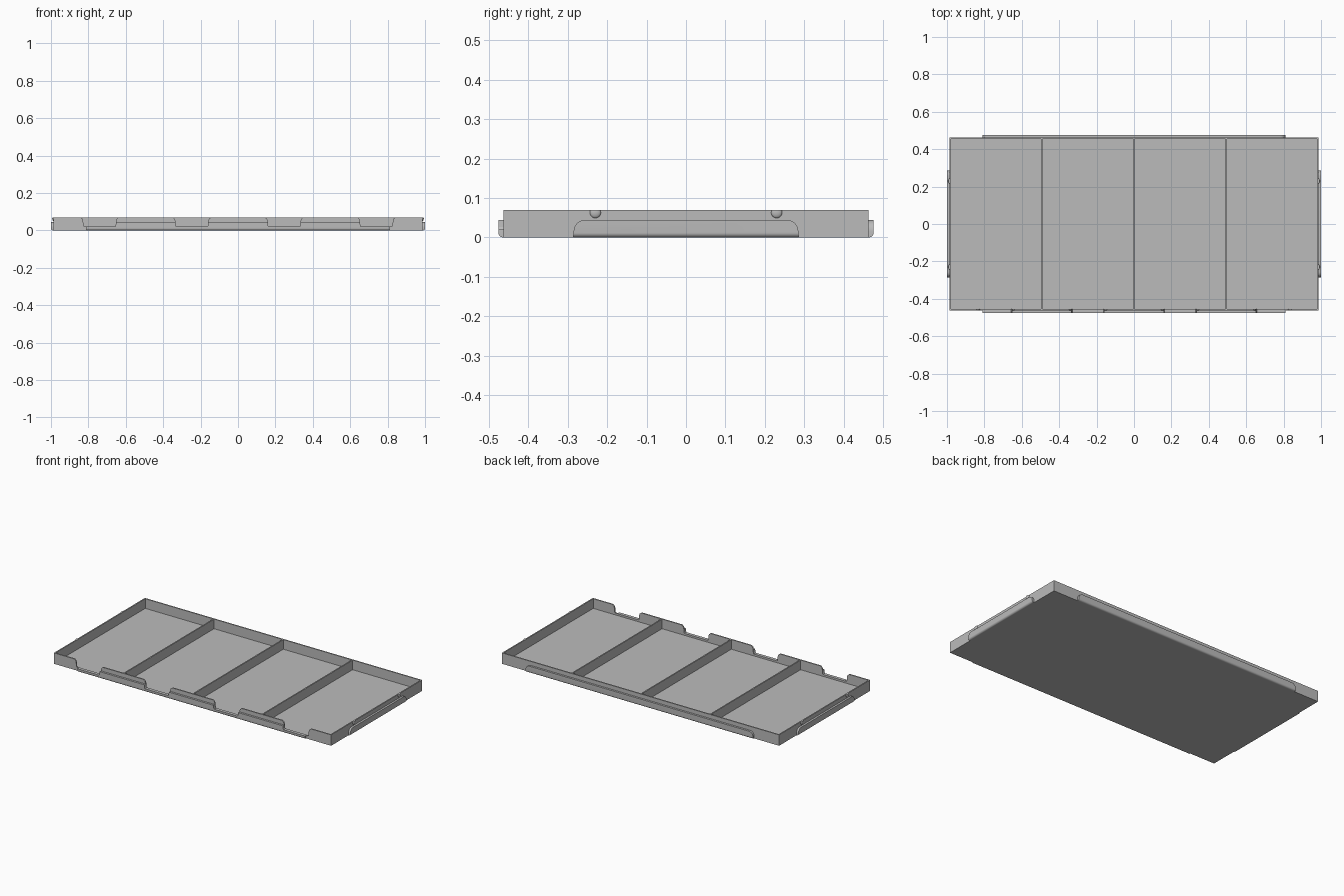
import bpy
import bmesh
import math
from mathutils import Matrix, Vector

cube = bpy.data.objects.get("Cube")
if cube:
    bpy.data.objects.remove(cube, do_unlink=True)

HX, HY, H = 0.987, 0.463, 0.07   # tray half length, half width, height
T = 0.008                        # sheet thickness
LIP_H, LIP_D = 0.044, 0.013      # outer lip height and depth

grey = bpy.data.materials.new("plain grey")
grey.use_nodes = True
grey.diffuse_color = (0.5, 0.5, 0.5, 1)
grey.node_tree.nodes["Principled BSDF"].inputs["Base Color"].default_value = (0.5, 0.5, 0.5, 1)


def finish(name, bm, smooth=False):
    bmesh.ops.recalc_face_normals(bm, faces=bm.faces)
    me = bpy.data.meshes.new(name)
    bm.to_mesh(me)
    bm.free()
    me.materials.append(grey)
    ob = bpy.data.objects.new(name, me)
    bpy.context.collection.objects.link(ob)
    if smooth:
        bpy.ops.object.select_all(action="DESELECT")
        ob.select_set(True)
        bpy.context.view_layer.objects.active = ob
        bpy.ops.object.shade_smooth_by_angle(angle=math.radians(35))
    return ob


def box(name, x0, x1, y0, y1, z0, z1):
    bm = bmesh.new()
    bmesh.ops.create_cube(bm, size=1)
    for v in bm.verts:
        v.co = Vector(((x0 + x1) / 2 + v.co.x * (x1 - x0),
                       (y0 + y1) / 2 + v.co.y * (y1 - y0),
                       (z0 + z1) / 2 + v.co.z * (z1 - z0)))
    return finish(name, bm)


def prism(points, y0, y1):
    """Extrude an x-z outline from y0 to y1."""
    bm = bmesh.new()
    face = bm.faces.new([bm.verts.new((x, y0, z)) for x, z in points])
    ext = bmesh.ops.extrude_face_region(bm, geom=[face])
    for v in ext["geom"]:
        if isinstance(v, bmesh.types.BMVert):
            v.co.y = y1
    return bm


def lip(name, half, wall, turn):
    """Outer lip with rounded top corners and a rounded underside."""
    r = 0.028
    right = [(half - r + r * math.cos(a), LIP_H - r + r * math.sin(a))
             for a in (math.radians(15 * i) for i in range(7))]
    outline = [(half, 0)] + right + [(-x, z) for x, z in reversed(right)] + [(-half, 0)]
    front = -wall - LIP_D
    bm = prism(outline, front, -wall + 0.002)
    edge = [e for e in bm.edges
            if all(v.co.z < 1e-5 and v.co.y < front + 1e-5 for v in e.verts)]
    bmesh.ops.bevel(bm, geom=edge, offset=0.0115, segments=6, profile=0.5, affect="EDGES")
    bmesh.ops.rotate(bm, verts=bm.verts, matrix=Matrix.Rotation(turn, 3, "Z"))
    return finish(name, bm, True)


# Floor and walls
box("floor", -HX, HX, -HY, HY, 0, T)
box("back_wall", -HX, HX, HY - T, HY, 0, H)
front_wall = box("front_wall", -HX, HX, -HY, -HY + T, 0, H)
for side, s in (("left", 1), ("right", -1)):
    a, b = sorted((s * HX, s * (HX - T)))
    box(side + "_wall", a, b, -HY, HY, 0, H)

# Dividers
for i, x in enumerate((-0.493, 0, 0.493)):
    box(f"divider_{i + 1}", x - T / 2, x + T / 2, -HY + T, HY - T, T, H - 0.001)

# Outer lips
front_lip = lip("front_lip", 0.81, HY, 0)
lip("back_lip", 0.81, HY, math.pi)
lip("left_lip", 0.285, HX, math.pi / 2)
lip("right_lip", 0.285, HX, -math.pi / 2)

# Finger notches through the front wall and its lip
for c in (-0.74, -0.2467, 0.2467, 0.74):
    half = [(0.083, 0.02), (0.086, 0.026), (0.088, 0.05), (0.092, 0.062), (0.102, H), (0.102, 0.1)]
    pts = [(c + x, z) for x, z in half] + [(c - x, z) for x, z in reversed(half)]
    cutter = finish("notch_cutter", prism(pts, -HY - 0.05, -HY + T + 0.0005))
    cutter.hide_render = True
    for ob in (front_wall, front_lip):
        mod = ob.modifiers.new("notch", "BOOLEAN")
        mod.operation = "DIFFERENCE"
        mod.solver = "EXACT"
        mod.object = cutter
        bpy.context.view_layer.objects.active = ob
        bpy.ops.object.modifier_apply(modifier=mod.name)
    bpy.data.objects.remove(cutter, do_unlink=True)

# Small snap bumps near the top of the end walls
for side, s in (("left", 1), ("right", -1)):
    for place, y in (("front", -0.23), ("back", 0.23)):
        bm = bmesh.new()
        bmesh.ops.create_uvsphere(bm, u_segments=20, v_segments=12, radius=0.014)
        for v in bm.verts:
            v.co = Vector((s * HX + v.co.x * 0.45, y + v.co.y, min(0.063 + v.co.z, H)))
        finish(f"{side}_{place}_bump", bm, True)
